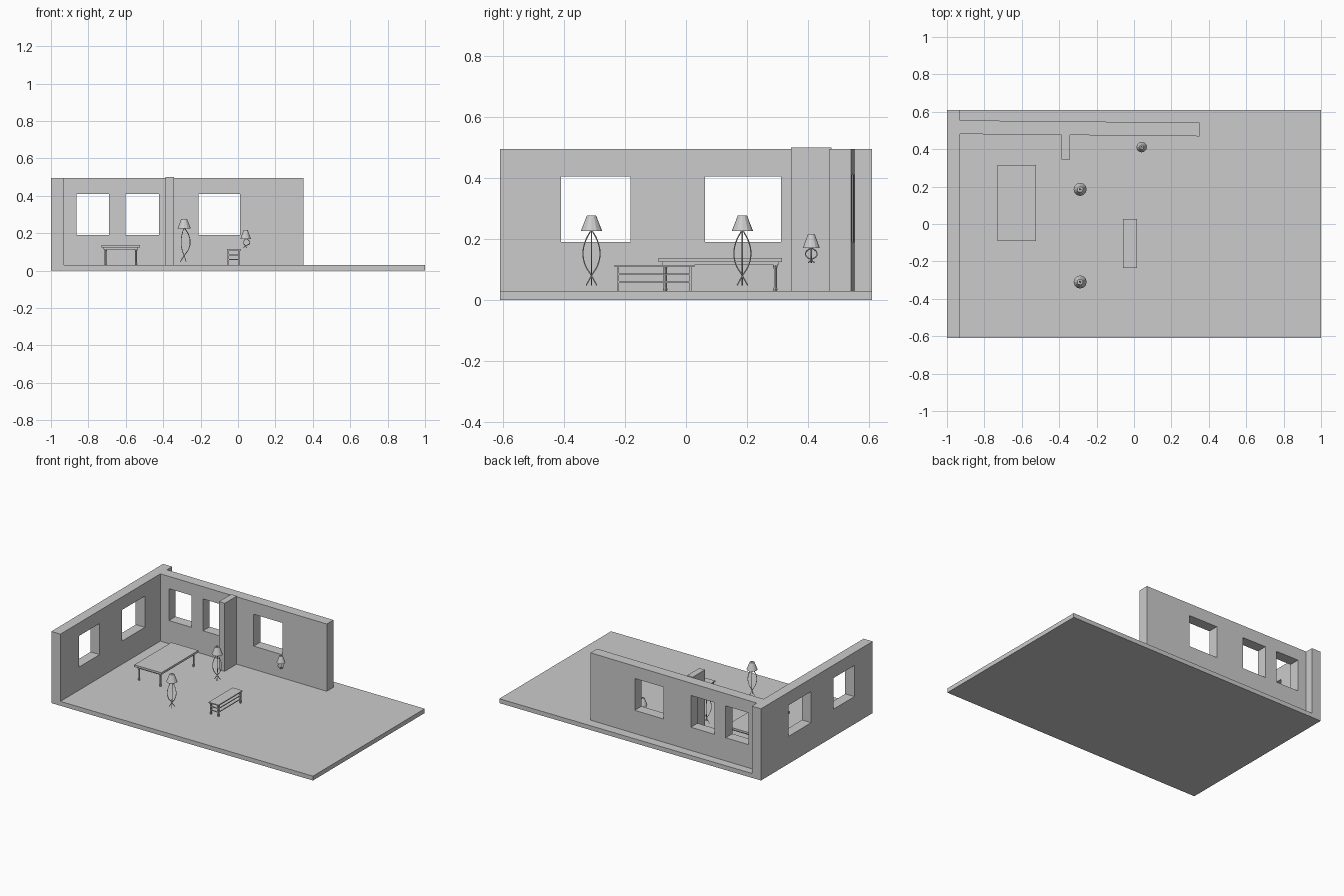
import bpy, bmesh, math
from mathutils import Vector

if "Cube" in bpy.data.objects:
    bpy.data.objects.remove(bpy.data.objects["Cube"])

grey = bpy.data.materials.new("plain grey")
grey.diffuse_color = (0.6, 0.6, 0.6, 1)
grey.use_nodes = True
grey.node_tree.nodes["Principled BSDF"].inputs["Base Color"].default_value = grey.diffuse_color


def finish(bm, name):
    bmesh.ops.recalc_face_normals(bm, faces=bm.faces)
    me = bpy.data.meshes.new(name)
    bm.to_mesh(me)
    bm.free()
    me.materials.append(grey)
    ob = bpy.data.objects.new(name, me)
    bpy.context.collection.objects.link(ob)
    return ob


def box(name, x0, x1, y0, y1, z0, z1):
    bm = bmesh.new()
    bmesh.ops.create_cube(bm, size=1)
    for v in bm.verts:
        v.co = ((x0 + x1) / 2 + v.co.x * (x1 - x0),
                (y0 + y1) / 2 + v.co.y * (y1 - y0),
                (z0 + z1) / 2 + v.co.z * (z1 - z0))
    return finish(bm, name)


def wall(name, start, end, thick, z0, z1, windows, w0, w1):
    """Straight wall with window openings given as spans along its length."""
    a, b = Vector((*start, 0)), Vector((*end, 0))
    length = (b - a).length
    along = (b - a) / length
    us = sorted([0, length] + [u for w in windows for u in w])
    zs = [z0, w0, w1, z1]
    bm = bmesh.new()
    grid = [[bm.verts.new(a + along * u + Vector((0, 0, z))) for z in zs] for u in us]
    for i in range(len(us) - 1):
        for j in range(3):
            if j == 1 and i % 2 == 1:
                continue  # window opening
            bm.faces.new((grid[i][j], grid[i + 1][j], grid[i + 1][j + 1], grid[i][j + 1]))
    ext = bmesh.ops.extrude_face_region(bm, geom=bm.faces[:], use_keep_orig=True)
    moved = [g for g in ext["geom"] if isinstance(g, bmesh.types.BMVert)]
    bmesh.ops.translate(bm, verts=moved, vec=thick)
    return finish(bm, name)


def lathe(name, profile, x, y, sides, cap=True):
    bm = bmesh.new()
    rings = [[bm.verts.new((x + r * math.cos(2 * math.pi * k / sides),
                            y + r * math.sin(2 * math.pi * k / sides), z))
              for k in range(sides)] for r, z in profile]
    for lo, hi in zip(rings, rings[1:]):
        for k in range(sides):
            n = (k + 1) % sides
            bm.faces.new((lo[k], lo[n], hi[n], hi[k]))
    if cap:
        bm.faces.new(rings[0])
        bm.faces.new(rings[-1])
    return finish(bm, name)


def strand(name, path, x, y, angle, radius):
    """Thin bent wire swept along a smooth (r, z) path."""
    cu = bpy.data.curves.new(name, "CURVE")
    cu.dimensions = "3D"
    cu.bevel_depth = radius
    cu.bevel_resolution = 0
    cu.resolution_u = 5
    cu.use_fill_caps = True
    sp = cu.splines.new("BEZIER")
    sp.bezier_points.add(len(path) - 1)
    for p, (r, z) in zip(sp.bezier_points, path):
        p.co = (x + r * math.cos(angle), y + r * math.sin(angle), z)
        p.handle_left_type = p.handle_right_type = "AUTO"
    cu.materials.append(grey)
    ob = bpy.data.objects.new(name, cu)
    bpy.context.collection.objects.link(ob)
    bpy.ops.object.select_all(action="DESELECT")
    ob.select_set(True)
    bpy.context.view_layer.objects.active = ob
    bpy.ops.object.convert(target="MESH")


def lamp(name, x, y, path, shade, wire):
    for k in range(3):
        strand(f"{name}_strand_{k + 1}", path, x, y, 2 * math.pi * k / 3, wire)
    (r0, z0), (r1, z1) = shade
    t = 0.0015
    # hollow shade open below, with a small rim ring on top
    lathe(f"{name}_shade", [(r0 - t, z0), (r0, z0), (r1, z1), (0.3 * r1, z1),
                            (0.3 * r1, z1 - t), (r1 - t, z1 - t), (r0 - t, z0)],
          x, y, 12, cap=False)
    # stem between strands and shade top
    lathe(f"{name}_stem", [(wire, path[-1][1] - 0.005), (wire, z1)], x, y, 6)


# Floor and walls
box("floor", -1, 1, -0.61, 0.61, 0, 0.03)
wall("left_wall", (-1, -0.61), (-1, 0.61), Vector((0.07, 0, 0)), 0.03, 0.495,
     [(0.20, 0.428), (0.672, 0.922)], 0.19, 0.405)
wall("back_wall", (-0.93, 0.481), (0.35, 0.469), Vector((0, 0.073, 0)), 0.03, 0.495,
     [(0.066, 0.24), (0.328, 0.508), (0.718, 0.94)], 0.19, 0.41)
box("pillar", -0.387, -0.343, 0.345, 0.478, 0.03, 0.5)

# Large table
box("table_top", -0.73, -0.523, -0.09, 0.315, 0.124, 0.138)
box("table_apron", -0.718, -0.535, -0.078, 0.303, 0.114, 0.124)
for i, lx in enumerate((-0.708, -0.545)):
    for j, ly in enumerate((-0.068, 0.293)):
        lathe(f"table_leg_{i * 2 + j + 1}",
              [(0.006, 0.03), (0.007, 0.036), (0.005, 0.042), (0.005, 0.1), (0.008, 0.114)],
              lx, ly, 8)

# Low shelf unit
box("shelf_top", -0.06, 0.016, -0.235, 0.028, 0.108, 0.115)
for k, z in enumerate((0.081, 0.056)):
    box(f"shelf_board_{k + 1}", -0.054, 0.01, -0.226, 0.019, z, z + 0.006)
for i, lx in enumerate((-0.055, 0.003)):
    for j, ly in enumerate((-0.227, 0.012)):
        box(f"shelf_leg_{i * 2 + j + 1}", lx, lx + 0.008, ly, ly + 0.008, 0.03, 0.108)

# Lamps: two tall and one small
tall = [(-0.02, 0.048), (-0.008, 0.067), (0.004, 0.085), (0.024, 0.115),
        (0.032, 0.155), (0.022, 0.195), (0.004, 0.225)]
for k, y in enumerate((0.185, -0.31)):
    lamp(f"tall_lamp_{k + 1}", -0.288, y, tall, ((0.035, 0.226), (0.015, 0.277)), 0.0022)
small = [(-0.012, 0.122), (0.002, 0.133), (0.02, 0.144), (0.021, 0.155), (0.003, 0.17)]
lamp("small_lamp", 0.041, 0.411, small, ((0.028, 0.17), (0.011, 0.216)), 0.002)
